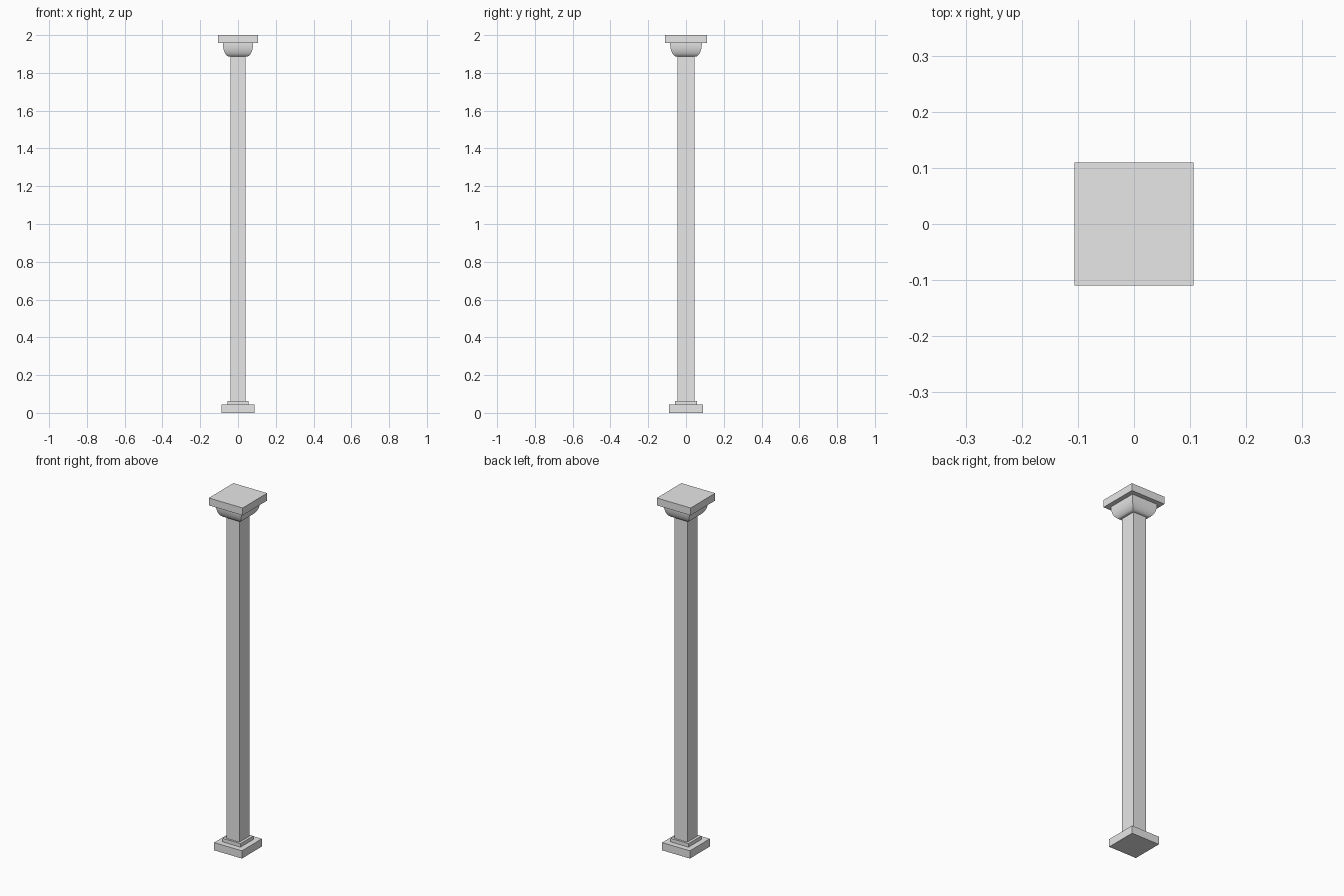
import bpy, bmesh, math

cube = bpy.data.objects.get("Cube")
if cube:
    bpy.data.objects.remove(cube, do_unlink=True)

stone = bpy.data.materials.new("light_grey_stone")
stone.use_nodes = True
GREY = (0.8, 0.8, 0.8, 1)
stone.diffuse_color = GREY
stone.node_tree.nodes["Principled BSDF"].inputs["Base Color"].default_value = GREY


def rect_loft(name, levels):
    """Stack of rectangles (half width x, half depth y, height z), capped at both ends."""
    bm = bmesh.new()
    corners = [(-1, -1), (1, -1), (1, 1), (-1, 1)]
    rings = [[bm.verts.new((sx * hx, sy * hy, z)) for sx, sy in corners]
             for hx, hy, z in levels]
    for low, high in zip(rings, rings[1:]):
        for i in range(4):
            j = (i + 1) % 4
            bm.faces.new((low[i], low[j], high[j], high[i]))
    bm.faces.new(rings[0][::-1])
    bm.faces.new(rings[-1])
    mesh = bpy.data.meshes.new(name)
    bm.to_mesh(mesh)
    bm.free()
    mesh.materials.append(stone)
    obj = bpy.data.objects.new(name, mesh)
    bpy.context.collection.objects.link(obj)
    return obj


def block(name, hx, hy, z0, z1):
    return rect_loft(name, [(hx, hy, z0), (hx, hy, z1)])


# Heights where the parts meet
PLINTH, STEP, NECK, SLAB, TOP = 0.044, 0.064, 1.886, 1.958, 2.0

# Base and shaft
block("base_plinth", 0.087, 0.089, 0, PLINTH)
block("base_step", 0.056, 0.057, PLINTH, STEP)
block("shaft", 0.041, 0.046, STEP, NECK)

# Rounded, square-plan capital moulding with mitred corners
STEPS = 12
levels = []
for k in range(STEPS + 1):
    a = math.pi / 2 * k / STEPS
    swell = 0.034 * math.sin(a)
    levels.append((0.046 + swell, 0.05 + swell, SLAB - (SLAB - NECK) * math.cos(a)))
moulding = rect_loft("capital_moulding", levels)
bpy.ops.object.select_all(action='DESELECT')
moulding.select_set(True)
bpy.context.view_layer.objects.active = moulding
bpy.ops.object.shade_smooth_by_angle(angle=math.radians(30))

# Top slab
block("capital_slab", 0.106, 0.11, SLAB, TOP)
